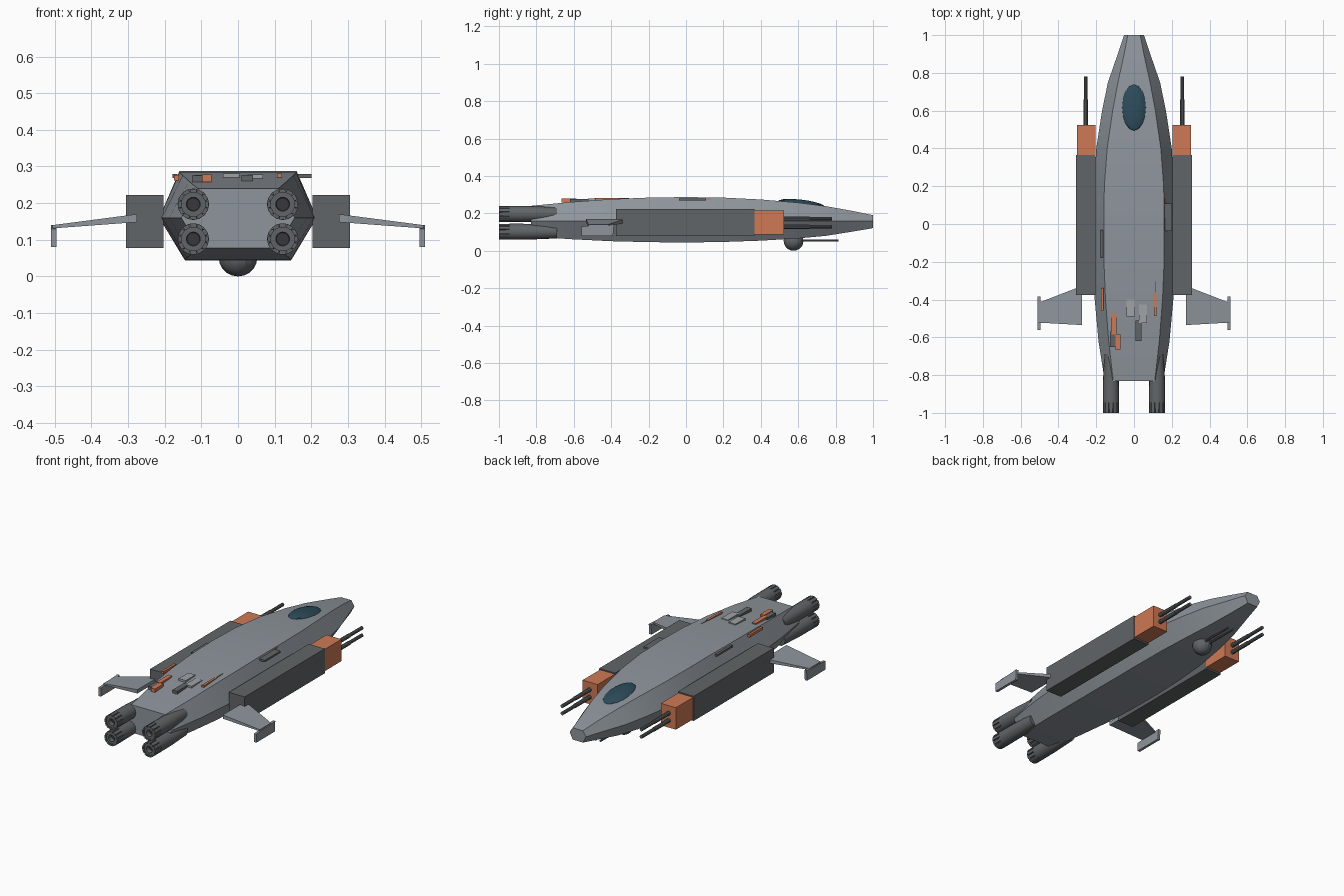
import bpy, bmesh, math
from mathutils import Matrix, Vector

if "Cube" in bpy.data.objects:
    bpy.data.objects.remove(bpy.data.objects["Cube"])


def mat(name, rgb):
    m = bpy.data.materials.new(name)
    m.diffuse_color = (*rgb, 1)
    m.use_nodes = True
    m.node_tree.nodes["Principled BSDF"].inputs["Base Color"].default_value = m.diffuse_color
    return m


HULL = mat("hull_grey", (0.27, 0.30, 0.33))
DARK = mat("dark_grey", (0.12, 0.13, 0.135))
LIGHT = mat("light_grey", (0.35, 0.37, 0.38))
ORANGE = mat("orange", (0.62, 0.19, 0.09))
GLASS = mat("canopy_glass", (0.025, 0.07, 0.10))
BLACK = mat("nozzle_black", (0.04, 0.04, 0.045))


def finish(name, bm, m, smooth=None):
    bmesh.ops.recalc_face_normals(bm, faces=bm.faces)
    me = bpy.data.meshes.new(name)
    bm.to_mesh(me)
    bm.free()
    me.materials.append(m)
    ob = bpy.data.objects.new(name, me)
    bpy.context.collection.objects.link(ob)
    if smooth:
        bpy.ops.object.select_all(action='DESELECT')
        ob.select_set(True)
        bpy.context.view_layer.objects.active = ob
        bpy.ops.object.shade_smooth_by_angle(angle=math.radians(smooth))
    return ob


def loft(name, rings, m, smooth=None, closed=False):
    bm = bmesh.new()
    vs = [[bm.verts.new(p) for p in r] for r in rings]
    n = len(vs[0])
    for a, b in zip(vs, vs[1:] + (vs[:1] if closed else [])):
        for i in range(n):
            j = (i + 1) % n
            bm.faces.new((a[i], a[j], b[j], b[i]))
    if not closed:
        bm.faces.new(vs[0])
        bm.faces.new(vs[-1])
    return finish(name, bm, m, smooth)


def box(name, x, y, z, m):
    """Box from (min, max) pairs."""
    return loft(name, [[(a, b, c) for a, c in ((x[0], z[0]), (x[1], z[0]), (x[1], z[1]), (x[0], z[1]))]
                       for b in y], m)


def lathe_y(name, cx, cz, prof, m, sides=16, smooth=35):
    """Rings of (y, radius) around an axis along y."""
    return loft(name, [[(cx + r * math.cos(2 * math.pi * i / sides), y, cz + r * math.sin(2 * math.pi * i / sides))
                        for i in range(sides)] for y, r in prof], m, smooth)


def ball(name, loc, scale, tilt, m, seg=16):
    bm = bmesh.new()
    bmesh.ops.create_uvsphere(bm, u_segments=seg, v_segments=seg // 2 + 2, radius=1)
    bm.transform(Matrix.Translation(loc) @ Matrix.Rotation(tilt, 4, 'X') @ Matrix.Diagonal((*scale, 1)))
    return finish(name, bm, m, 20)


# Hull: six-sided sections (y, side width, top width, bottom width, top z, bottom z)
stations = [
    (-0.83, 0.155, 0.110, 0.105, 0.240, 0.077), (-0.62, 0.188, 0.134, 0.126, 0.260, 0.062),
    (-0.40, 0.208, 0.151, 0.139, 0.276, 0.051), (-0.20, 0.215, 0.159, 0.144, 0.284, 0.046),
    (0.00, 0.215, 0.160, 0.145, 0.287, 0.044), (0.20, 0.211, 0.157, 0.142, 0.284, 0.047),
    (0.40, 0.200, 0.142, 0.132, 0.274, 0.054), (0.60, 0.169, 0.113, 0.108, 0.257, 0.066),
    (0.75, 0.138, 0.085, 0.083, 0.238, 0.080), (0.90, 0.086, 0.052, 0.052, 0.211, 0.104),
    (1.00, 0.053, 0.033, 0.033, 0.190, 0.121)]
loft("hull", [[(s, y, 0.16), (t, y, zt), (-t, y, zt), (-s, y, 0.16), (-b, y, zb), (b, y, zb)]
              for y, s, t, b, zt, zb in stations], HULL, 20)

# Canopy
ball("canopy", (0, 0.617, 0.249), (0.065, 0.126, 0.024), -0.12, GLASS)

# Belly turret
ball("turret_ball", (0, 0.575, 0.053), (0.053, 0.053, 0.053), 0, DARK)
for sx in (-1, 1):
    lathe_y("turret_barrel", sx * 0.016, 0.055, [(0.58, 0.006), (0.815, 0.006)], DARK, 8)

for sx in (-1, 1):
    # Engines with petalled nozzles
    for z in (0.197, 0.102):
        x = sx * 0.122
        lathe_y("engine_body", x, z, [(-0.945, 0.043), (-0.83, 0.042), (-0.69, 0.036)], DARK)
        lathe_y("engine_nozzle", x, z, [(-0.965, 0.017), (-0.995, 0.019), (-0.995, 0.035), (-0.94, 0.038)], DARK)
        lathe_y("engine_core", x, z, [(-0.97, 0.018), (-0.95, 0.018)], BLACK)
        bm = bmesh.new()
        for i in range(12):
            bmesh.ops.create_cube(bm, size=1, matrix=Matrix.Translation((x, -0.97, z))
                                  @ Matrix.Rotation(i * math.pi / 6, 4, 'Y')
                                  @ Matrix.Translation((0, 0, 0.037))
                                  @ Matrix.Diagonal((0.017, 0.06, 0.010, 1)))
        finish("nozzle_petals", bm, DARK)

    # Side pods with orange gun housings
    px = sorted((sx * 0.203, sx * 0.306))
    box("side_pod", px, (-0.375, 0.365), (0.078, 0.222), DARK)
    hx = sorted((sx * 0.205, sx * 0.302))
    box("gun_housing", hx, (0.36, 0.525), (0.087, 0.215), ORANGE)
    for z in (0.172, 0.129):
        lathe_y("gun_barrel", sx * 0.256, z,
                [(0.52, 0.012), (0.66, 0.012), (0.66, 0.010), (0.78, 0.010)], DARK, 10)

    # Wing, root to tip
    loft("wing", [[(sx * x, y0, zb), (sx * x, y1, zb), (sx * x, y1, zt), (sx * x, y0, zt)]
                  for x, y0, y1, zb, zt in ((0.276, -0.535, -0.328, 0.148, 0.170),
                                            (0.506, -0.522, -0.417, 0.131, 0.140))], HULL)
    # Winglet hanging from the tip
    loft("winglet", [[(sx * x, y, z) for y, z in ((-0.56, 0.08), (-0.39, 0.08), (-0.385, 0.140), (-0.56, 0.130))]
                     for x in (0.496, 0.511)], HULL)

# Deck details: (x, y, width, length, bottom z, top z, colour)
for x, y, w, l, zb, zt, m in (
        (-0.168, -0.40, 0.014, 0.12, 0.262, 0.277, ORANGE),
        (-0.106, -0.53, 0.025, 0.11, 0.262, 0.277, ORANGE),
        (-0.085, -0.625, 0.026, 0.08, 0.258, 0.278, ORANGE),
        (-0.112, -0.61, 0.028, 0.08, 0.256, 0.275, DARK),
        (-0.018, -0.445, 0.045, 0.09, 0.266, 0.281, LIGHT),
        (0.047, -0.475, 0.042, 0.10, 0.266, 0.278, LIGHT),
        (0.025, -0.565, 0.032, 0.11, 0.260, 0.277, DARK),
        (0.113, -0.425, 0.014, 0.125, 0.266, 0.281, ORANGE),
        (0.113, -0.335, 0.006, 0.06, 0.270, 0.281, DARK),
        (0.181, 0.035, 0.038, 0.145, 0.268, 0.279, DARK),
        (0.157, 0.115, 0.012, 0.04, 0.270, 0.280, ORANGE),
        (-0.172, -0.105, 0.014, 0.145, 0.268, 0.279, DARK)):
    box("deck_detail", (x - w / 2, x + w / 2), (y - l / 2, y + l / 2), (zb, zt), m)
